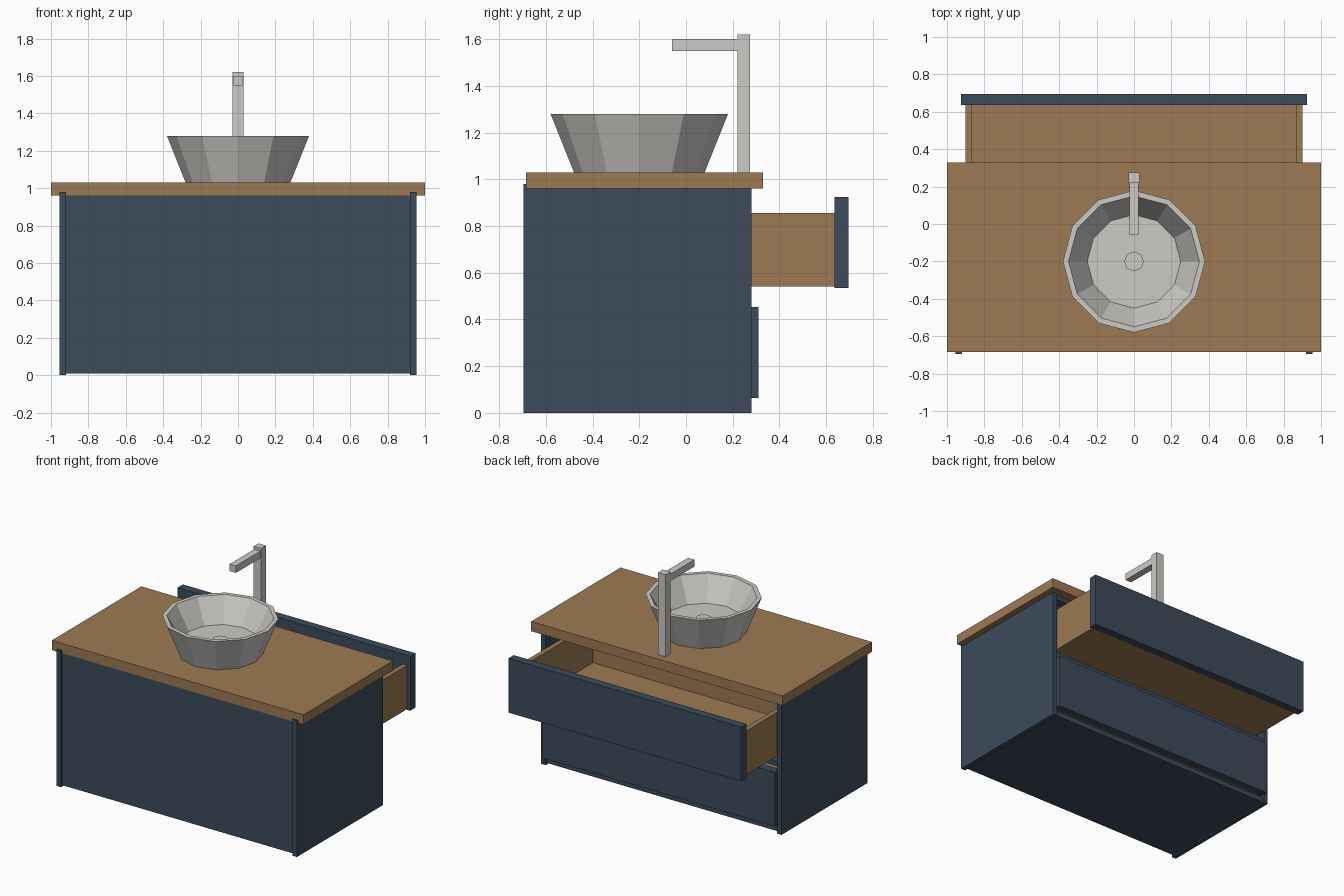
import bpy, bmesh, math

if "Cube" in bpy.data.objects:
    bpy.data.objects.remove(bpy.data.objects["Cube"])


def material(name, rgb):
    m = bpy.data.materials.new(name)
    m.diffuse_color = (*rgb, 1.0)
    m.use_nodes = True
    m.node_tree.nodes["Principled BSDF"].inputs["Base Color"].default_value = m.diffuse_color
    return m


WOOD = material("oak_wood", (0.335, 0.193, 0.088))
BLUE = material("navy_paint", (0.045, 0.070, 0.105))
GREY = material("pale_grey", (0.60, 0.59, 0.56))


def add_mesh(name, bm, mat):
    bmesh.ops.recalc_face_normals(bm, faces=bm.faces)
    me = bpy.data.meshes.new(name)
    bm.to_mesh(me)
    bm.free()
    me.materials.append(mat)
    ob = bpy.data.objects.new(name, me)
    bpy.context.collection.objects.link(ob)
    return ob


def box(name, x, y, z, mat):
    """Box from (min, max) ranges on each axis."""
    bm = bmesh.new()
    bmesh.ops.create_cube(bm, size=1)
    for v in bm.verts:
        for i, (a, b) in enumerate((x, y, z)):
            v.co[i] = (a + b) / 2 + v.co[i] * (b - a)
    return add_mesh(name, bm, mat)


def lathe(name, profile, sides, centre, mat):
    """Faceted solid of rings (radius, z), capped at both ends."""
    bm = bmesh.new()
    rings = []
    for r, z in profile:
        rings.append([bm.verts.new((centre[0] + r * math.cos(2 * math.pi * i / sides),
                                    centre[1] + r * math.sin(2 * math.pi * i / sides), z))
                      for i in range(sides)])
    for a, b in zip(rings, rings[1:]):
        for i in range(sides):
            j = (i + 1) % sides
            bm.faces.new((a[i], a[j], b[j], b[i]))
    bm.faces.new(rings[0])
    bm.faces.new(rings[-1])
    return add_mesh(name, bm, mat)


# Cabinet carcass
for side, s in (("left", -1), ("right", 1)):
    box(side + "_side_panel", sorted((s * 0.92, s * 0.955)), (-0.695, 0.28), (0, 0.98), BLUE)
INNER = (-0.92, 0.92)
box("rear_panel", INNER, (-0.682, -0.65), (0.01, 0.97), BLUE)
box("bottom_panel", INNER, (-0.682, 0.265), (0.01, 0.045), BLUE)
box("middle_rail", INNER, (0.20, 0.265), (0.475, 0.51), BLUE)
box("top_rail", INNER, (0.20, 0.265), (0.925, 0.96), BLUE)

# Countertop
box("countertop", (-1, 1), (-0.685, 0.33), (0.96, 1.03), WOOD)


# Drawers: open wooden tray plus painted front
def drawer(name, y, z):
    y0, y1 = y - 0.85, y
    z0, z1 = z, z + 0.315
    t = 0.035
    box(name + "_floor", (-0.9 + t, 0.9 - t), (y0 + t, y1), (z0, z0 + t), WOOD)
    box(name + "_back", (-0.9 + t, 0.9 - t), (y0, y0 + t), (z0, z1), WOOD)
    for side, s in (("left", -1), ("right", 1)):
        box(f"{name}_{side}_wall", sorted((s * (0.9 - t), s * 0.9)), (y0, y1), (z0, z1), WOOD)
    box(name + "_front", (-0.925, 0.925), (y1, y1 + 0.06), (z0 - 0.005, z0 + 0.385), BLUE)


drawer("upper_drawer", 0.635, 0.54)
drawer("lower_drawer", 0.25, 0.068)

# Twelve-sided vessel basin and drain
lathe("basin", [(0.28, 1.03), (0.38, 1.28), (0.35, 1.28), (0.25, 1.11)], 12, (0, -0.2), GREY)
lathe("drain", [(0.053, 1.105), (0.053, 1.122)], 8, (0, -0.2), GREY)

# Tap
box("tap_column", (-0.03, 0.03), (0.22, 0.275), (1.03, 1.62), GREY)
box("tap_spout", (-0.025, 0.025), (-0.06, 0.22), (1.55, 1.60), GREY)
